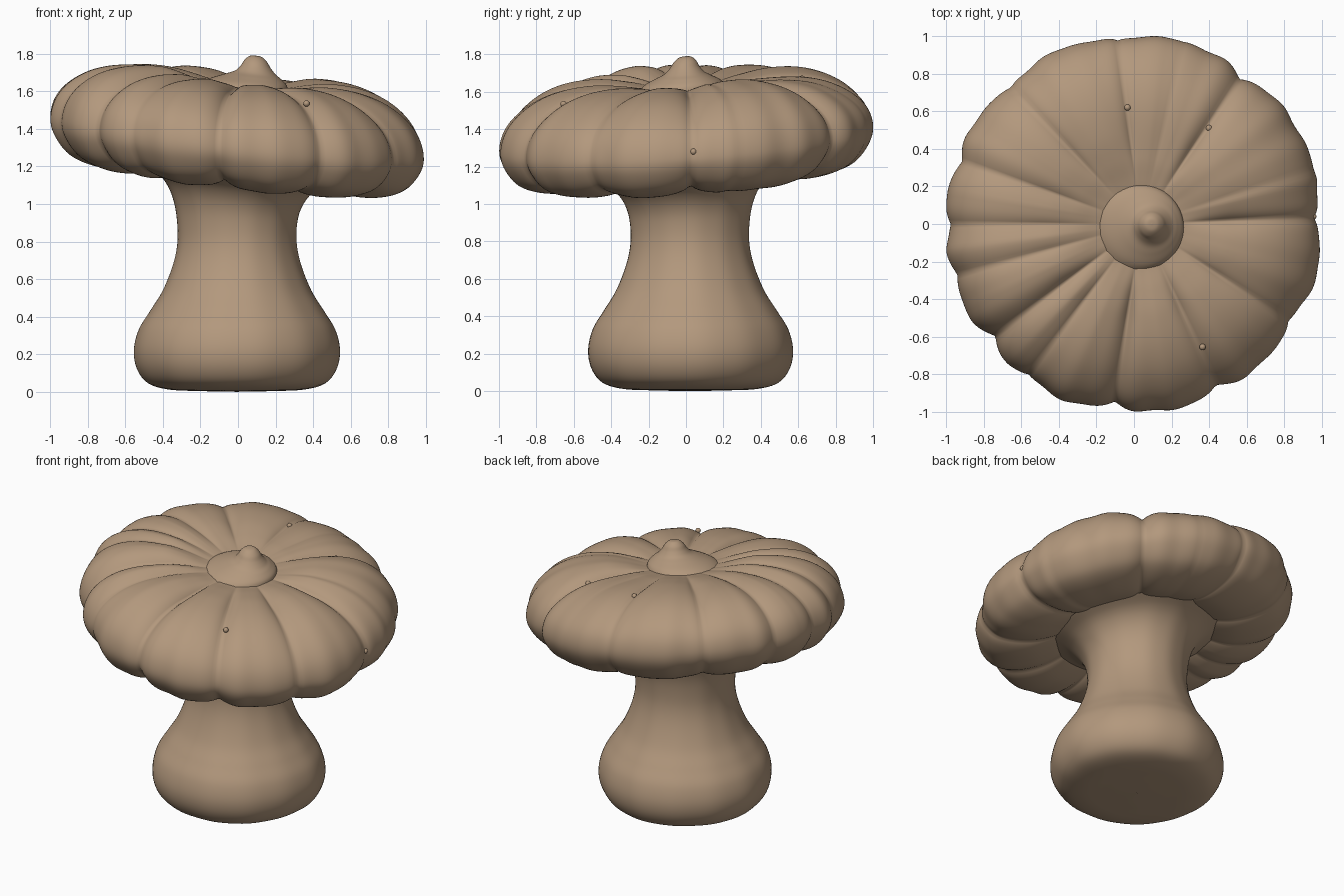
import bpy, bmesh, math
from mathutils import Vector

start_cube = bpy.data.objects.get("Cube")
if start_cube:
    bpy.data.objects.remove(start_cube)

tan = bpy.data.materials.new("warm tan")
tan.use_nodes = True
colour = (0.45, 0.315, 0.205, 1)
tan.diffuse_color = colour
tan.node_tree.nodes["Principled BSDF"].inputs["Base Color"].default_value = colour


def smooth_profile(points, steps=6):
    """Catmull-Rom curve through (radius, height) points."""
    pts = [Vector(p) for p in points]
    pts = [pts[0]] + pts + [pts[-1]]
    out = []
    for a, b, c, d in zip(pts, pts[1:], pts[2:], pts[3:]):
        for i in range(steps):
            t = i / steps
            out.append(0.5 * (2 * b + (c - a) * t + (2 * a - 5 * b + 4 * c - d) * t**2
                              + (3 * b - a - 3 * c + d) * t**3))
    return out + [pts[-1]]


def ramp(value, start, length):
    t = min(1, max(0, (value - start) / length))
    return t * t * (3 - 2 * t)


def tilt(x, y):
    """Height change of the slanted cap plane."""
    return 0.067 * y - 0.105 * x


def lathe(name, points, place, segments):
    """Spin an open profile; place(radius, height, angle) shapes every point."""
    bm = bmesh.new()
    rings = []
    for r, z in smooth_profile(points):
        rings.append([bm.verts.new(place(max(r, 0.001), z, math.tau * k / segments))
                      for k in range(segments)])
    for low, high in zip(rings, rings[1:]):
        for k in range(segments):
            n = (k + 1) % segments
            bm.faces.new((low[k], low[n], high[n], high[k]))
    finish(name, bm)


def finish(name, bm):
    mesh = bpy.data.meshes.new(name)
    bm.to_mesh(mesh)
    bm.free()
    obj = bpy.data.objects.new(name, mesh)
    bpy.context.collection.objects.link(obj)
    mesh.materials.append(tan)
    bpy.ops.object.select_all(action="DESELECT")
    obj.select_set(True)
    bpy.context.view_layer.objects.active = obj
    bpy.ops.object.shade_smooth_by_angle(angle=math.radians(100))


# Stem: waisted, with a bulbous foot and a flare that follows the cap's slant
def place_stem(r, z, a):
    wobble = 1 + 0.006 * math.sin(5 * a + 2 * z) + 0.003 * math.sin(13 * a)
    x, y = r * wobble * math.cos(a) - 0.007, r * wobble * math.sin(a) + 0.02
    return (x, y, z + tilt(x, y) * ramp(z, 0.8, 0.3))


lathe("stem", [(0.001, 0.0), (0.2, 0.004), (0.36, 0.012), (0.47, 0.045), (0.53, 0.12),
               (0.548, 0.22), (0.523, 0.33), (0.463, 0.43), (0.395, 0.54), (0.34, 0.68),
               (0.317, 0.8), (0.322, 0.92), (0.345, 1.01), (0.385, 1.08), (0.44, 1.13),
               (0.52, 1.17)], place_stem, 96)

# Cap: tilted, with unevenly spaced creases (degrees, depth) and uneven lobes (degrees, lift)
CREASES = [(2, 1), (17, .2), (54, .9), (75, .15), (95, .6), (132, .65), (160, .5), (180, .5),
           (196, .5), (219, .9), (235, .55), (264, 1), (297, .7), (328, .75)]
LOBES = [(30, .015), (75, -.025), (205, .03)]


def turn(a, angle):
    """Distance in degrees between two directions."""
    return abs((math.degrees(a) - angle + 180) % 360 - 180)


def place_cap(r, z, a):
    above = z > 0
    g = max(depth * math.exp(-turn(a, angle) / 5) for angle, depth in CREASES)
    g *= ramp(r, 0.15, 0.4)
    ripple = (0.005 * math.sin(19 * a + 1) + 0.003 * math.sin(31 * a)) * min(1, r)
    rr = r * (1 - 0.06 * g + ripple)
    zz = z * (1 - (0.2 if above else 0.24) * g + ripple)
    # Some lobes swell higher, and the creases gather a little off centre
    lift = sum(h * math.exp(-(turn(a, angle) / 24) ** 2) for angle, h in LOBES)
    zz += lift * ramp(r, 0.2, 0.3) * ramp(z, 0, 0.3)
    shift = 0.04 * (1 - r) if above else 0
    x, y = rr * math.cos(a) + shift, rr * math.sin(a)
    return (x, y, 1.34 + zz + tilt(x, y))


lathe("cap", [(0.43, -0.145), (0.52, -0.192), (0.65, -0.222), (0.79, -0.212),
              (0.91, -0.165), (0.985, -0.075), (1.01, 0.015), (0.985, 0.12), (0.915, 0.21),
              (0.8, 0.285), (0.66, 0.328), (0.5, 0.34), (0.36, 0.325), (0.25, 0.303),
              (0.17, 0.29)], place_cap, 288)


# Crown: low mound rising to a small knob, merging into the cap
def place_crown(r, z, a):
    x, y = r * math.cos(a), r * math.sin(a)
    lean = 0.03 + 0.065 * ramp(z, 1.6, 0.11)
    return (x + lean, y - 0.08 * r, z + tilt(x, y))


lathe("crown_knob", [(0.24, 1.61), (0.205, 1.648), (0.15, 1.678), (0.108, 1.7),
                     (0.08, 1.73), (0.06, 1.762), (0.033, 1.785), (0.001, 1.79)],
      place_crown, 64)

# Warts half sunk into the cap
WARTS = [(-0.035, 0.62, 1.67), (0.4, 0.51, 1.6), (0.365, -0.655, 1.535), (0.955, 0.04, 1.28)]
for i, spot in enumerate(WARTS):
    bm = bmesh.new()
    bmesh.ops.create_icosphere(bm, subdivisions=3, radius=0.017)
    bmesh.ops.translate(bm, verts=bm.verts[:], vec=spot)
    finish(f"wart_{i + 1}", bm)
